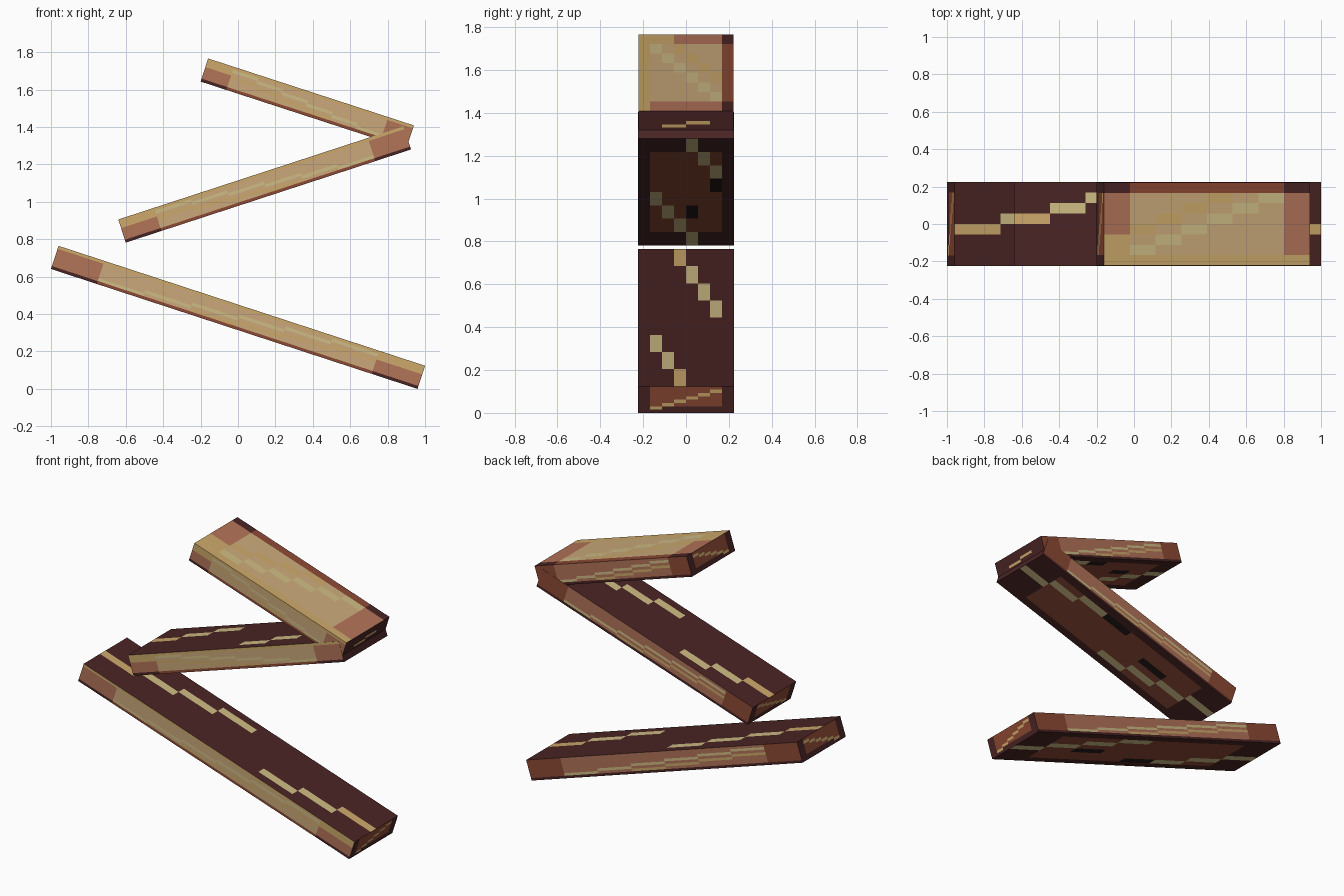
import bpy, bmesh
from mathutils import Vector

if "Cube" in bpy.data.objects:
    bpy.data.objects.remove(bpy.data.objects["Cube"])

N = 8          # cells per side of every painted face
HALF = 0.2235  # half width of a slab


def lin(c):
    c /= 255
    return c / 12.92 if c <= 0.04045 else ((c + 0.055) / 1.055) ** 2.4


COLOURS = {
    "maroon": (74, 36, 36),
    "red_brown": (140, 73, 52),
    "terracotta": (178, 115, 88),
    "tan": (203, 169, 123),
    "gold": (204, 168, 106),
    "pale_straw": (206, 188, 132),
    "near_black": (36, 24, 24),
}
NAMES = list(COLOURS)
MATS = []
for name, rgb in COLOURS.items():
    m = bpy.data.materials.new(name)
    m.diffuse_color = (*[lin(c) for c in rgb], 1)
    m.use_nodes = True
    m.node_tree.nodes["Principled BSDF"].inputs["Base Color"].default_value = m.diffuse_color
    MATS.append(m)


def inside(k):
    return 1 <= k <= N - 2


# Painted patterns: i runs along the length, r across the face
def light_grain(i, r):
    if r == 7:
        return "maroon" if i in (0, 7) else "red_brown"
    if i == 7 and r >= 1 or i == 0 and r >= 3:
        return "terracotta"
    if r == 0 or i == 0:
        return "gold"
    if r == i:
        return "pale_straw"
    return "gold" if r == i + 2 else "tan"


def warm_grain(i, r):
    if r == 7:
        return "maroon"
    if i in (0, 7):
        return "red_brown"
    if r == i:
        return "pale_straw"
    return "gold" if r == i + 2 else "terracotta"


def dark_steps(i, r):
    if r in (i + 3, i - 4) and inside(r):
        return "gold" if i in (0, 7) else "pale_straw"
    return "maroon"


def framed_steps(i, r):
    if r in (11 - i, 4 - i) and inside(r):
        return "pale_straw"
    if (i, r) in ((4, 6), (2, 4)):
        return "near_black"
    return "red_brown" if inside(i) and inside(r) else "maroon"


def dark_end(i, r):
    if r == 4 and i in (2, 3) or r == 3 and i in (4, 5):
        return "gold"
    return "maroon"


def brown_end(i, r):
    if i == 7 - r and inside(i):
        return "gold"
    return "red_brown" if inside(i) and r < 6 else "maroon"


def flip_i(f):
    return lambda i, r: f(N - 1 - i, r)


def turn(f):
    return lambda i, r: f(N - 1 - i, N - 1 - r)


def slab(name, left, right, half, patterns, thick=0.13):
    """Box between two lower corners (x, z), each side a grid of painted cells."""
    a = Vector((left[0], -half, left[1]))
    u = Vector((right[0], -half, right[1])) - a
    v = Vector((0, 2 * half, 0))
    w = Vector((-u.z, 0, u.x)).normalized() * thick
    # origin, length direction, row direction for each side
    sides = {
        "top": (a + w, u, v), "bottom": (a, u, v),
        "front": (a + w, u, -w), "back": (a + w + v, u, -w),
        "left": (a + w, v, -w), "right": (a + w + u, v, -w),
    }
    centre = a + (u + v + w) / 2
    bm = bmesh.new()
    for side, (o, p, q) in sides.items():
        grid = [[bm.verts.new(o + p * i / N + q * r / N) for r in range(N + 1)]
                for i in range(N + 1)]
        outward = p.cross(q).dot(o + (p + q) / 2 - centre) > 0
        for i in range(N):
            for r in range(N):
                loop = [grid[i][r], grid[i + 1][r], grid[i + 1][r + 1], grid[i][r + 1]]
                face = bm.faces.new(loop if outward else loop[::-1])
                face.material_index = NAMES.index(patterns[side](i, r))
    bmesh.ops.remove_doubles(bm, verts=bm.verts, dist=1e-5)
    mesh = bpy.data.meshes.new(name)
    bm.to_mesh(mesh)
    bm.free()
    for m in MATS:
        mesh.materials.append(m)
    bpy.context.collection.objects.link(bpy.data.objects.new(name, mesh))


# Lowest, longest plank
slab("lower_plank", (-1.0, 0.641), (0.96, 0.0), HALF, {
    "top": dark_steps, "bottom": turn(framed_steps),
    "front": flip_i(light_grain), "back": warm_grain,
    "left": brown_end, "right": brown_end})

# Middle plank, turned half way round
slab("middle_plank", (-0.6, 0.782), (0.925, 1.28), HALF, {
    "top": turn(dark_steps), "bottom": framed_steps,
    "front": light_grain, "back": warm_grain,
    "left": brown_end, "right": dark_end})

# Short top plank with the pale face upward
slab("upper_plank", (-0.2, 1.643), (0.9, 1.285), HALF - 0.001, {
    "top": light_grain, "bottom": framed_steps,
    "front": light_grain, "back": warm_grain,
    "left": brown_end, "right": dark_end})
